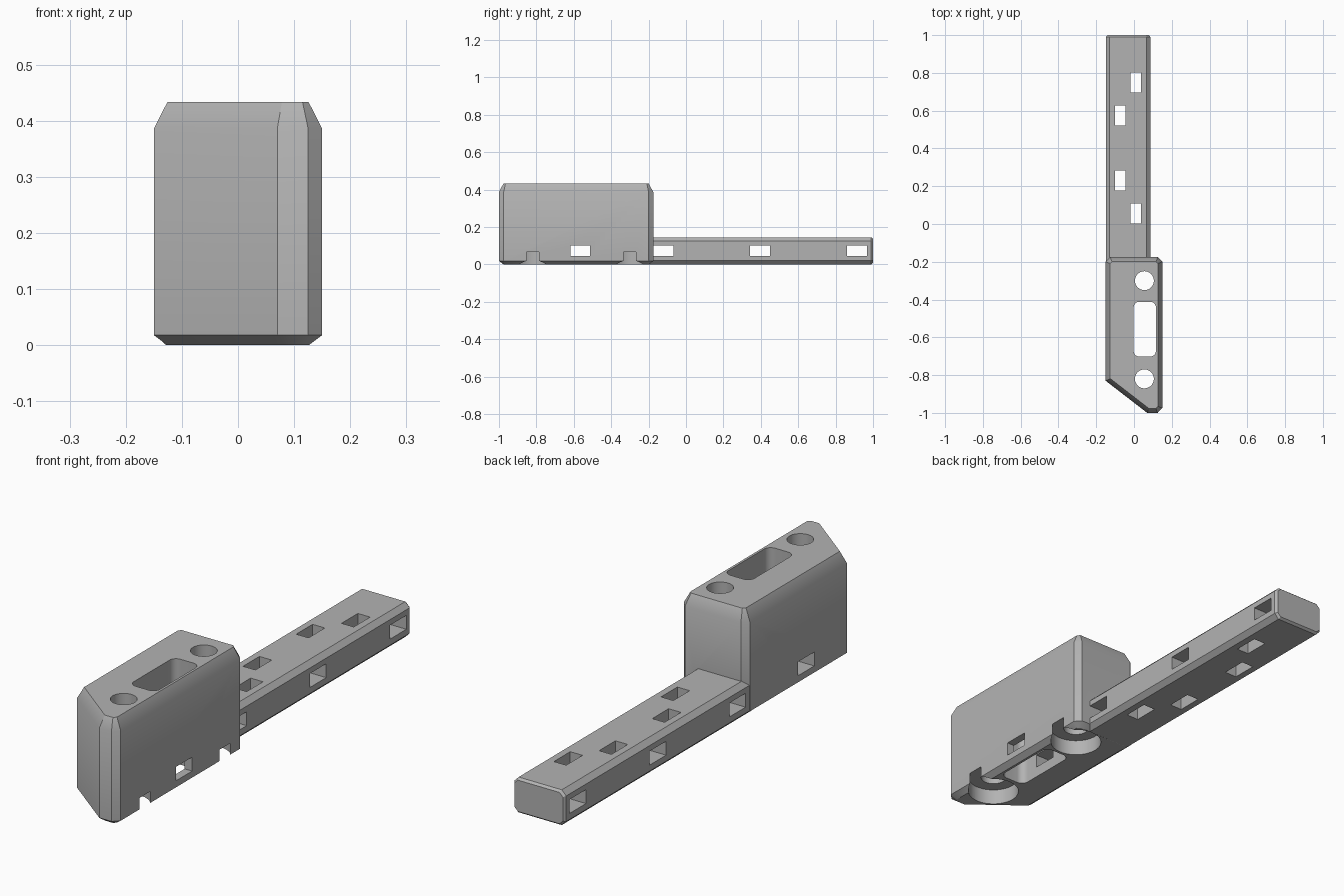
import bpy, bmesh, math
from mathutils import Vector

if "Cube" in bpy.data.objects:
    bpy.data.objects.remove(bpy.data.objects["Cube"], do_unlink=True)

grey = bpy.data.materials.new("plain_grey")
grey.use_nodes = True
GREY = (0.45, 0.45, 0.45, 1)
grey.diffuse_color = GREY
grey.node_tree.nodes["Principled BSDF"].inputs["Base Color"].default_value = GREY


def inset(points, d):
    """Offset a counter-clockwise outline inwards with mitred corners."""
    pts = [Vector(p) for p in points]
    out = []
    for i, p in enumerate(pts):
        a = (p - pts[i - 1]).normalized()
        b = (pts[(i + 1) % len(pts)] - p).normalized()
        na, nb = Vector((-a.y, a.x)), Vector((-b.y, b.x))
        out.append(p + (na + nb) * (d / (1 + na.dot(nb))))
    return out


def loft(name, rings):
    """Closed solid through rings of 3D points."""
    bm = bmesh.new()
    loops = [[bm.verts.new(p) for p in r] for r in rings]
    n = len(loops[0])
    for lo, hi in zip(loops, loops[1:]):
        for i in range(n):
            j = (i + 1) % n
            bm.faces.new((lo[i], lo[j], hi[j], hi[i]))
    bm.faces.new(loops[0][::-1])
    bm.faces.new(loops[-1])
    bmesh.ops.recalc_face_normals(bm, faces=bm.faces)
    me = bpy.data.meshes.new(name)
    bm.to_mesh(me)
    bm.free()
    me.materials.append(grey)
    ob = bpy.data.objects.new(name, me)
    bpy.context.collection.objects.link(ob)
    return ob


def prism(name, outline, z0, z1):
    return loft(name, [[(p[0], p[1], z) for p in outline] for z in (z0, z1)])


def combine(target, tool, operation):
    mod = target.modifiers.new("combine", 'BOOLEAN')
    mod.operation, mod.solver, mod.object = operation, 'EXACT', tool
    bpy.context.view_layer.objects.active = target
    bpy.ops.object.modifier_apply(modifier=mod.name)
    bpy.data.objects.remove(tool, do_unlink=True)


def rectangle(cx, cy, w, h):
    return [(cx + sx * w / 2, cy + sy * h / 2)
            for sx, sy in ((-1, -1), (1, -1), (1, 1), (-1, 1))]


def circle(cx, cy, r, n=48):
    return [(cx + r * math.cos(math.tau * i / n), cy + r * math.sin(math.tau * i / n))
            for i in range(n)]


def rounded(cx, cy, w, h, r, steps=8):
    pts = []
    for k, (sx, sy) in enumerate(((1, 1), (-1, 1), (-1, -1), (1, -1))):
        for s in range(steps + 1):
            a = math.pi / 2 * (k + s / steps)
            pts.append((cx + sx * (w / 2 - r) + r * math.cos(a),
                        cy + sy * (h / 2 - r) + r * math.sin(a)))
    return pts


# Tall block: chamfered outline, slanted front corner, bevelled top and bottom
outline = [(-.15, -.83), (.07, -1), (.125, -1), (.15, -.975),
           (.15, -.2), (.127, -.175), (-.127, -.175), (-.15, -.2)]
body = loft("mounting_bracket", [
    [(p[0], p[1], z) for p in inset(outline, d)]
    for z, d in ((0, .024), (.018, 0), (.386, 0), (.433, .024))])

# Long low arm with an octagonal section and a slightly chamfered end
section = [(-.129, .0003), (.067, .0003), (.087, .02), (.087, .125),
           (.067, .145), (-.129, .145), (-.149, .125), (-.149, .02)]
arm = loft("arm", [[(p[0], y, p[1]) for p in inset(section, d)]
                   for y, d in ((-.24, 0), (.99, 0), (1, .008))])
combine(body, arm, 'UNION')

# Bolt holes with wide recesses below that break out through the side
for y in (-.82, -.30):
    combine(body, prism("bolt_hole", circle(.055, y, .05), -.1, .6), 'DIFFERENCE')
    combine(body, prism("bolt_recess", circle(.055, y, .101), -.1, .065), 'DIFFERENCE')

# Rounded slot through the block
combine(body, prism("slot", rounded(.057, -.557, .118, .29, .03), -.1, .6), 'DIFFERENCE')

# Vertical windows in the arm
for x, y in ((.01, .75), (-.073, .575), (-.073, .23), (.01, .055)):
    combine(body, prism("arm_window", rectangle(x, y, .056, .106), -.1, .3), 'DIFFERENCE')

# Sideways windows along the whole length
for y in (-.565, -.121, .395, .915):
    combine(body, prism("side_window", rectangle(0, y, .6, .106), .045, .102), 'DIFFERENCE')

bpy.ops.object.select_all(action='DESELECT')
body.select_set(True)
bpy.context.view_layer.objects.active = body
bpy.ops.object.shade_smooth_by_angle(angle=math.radians(30))
